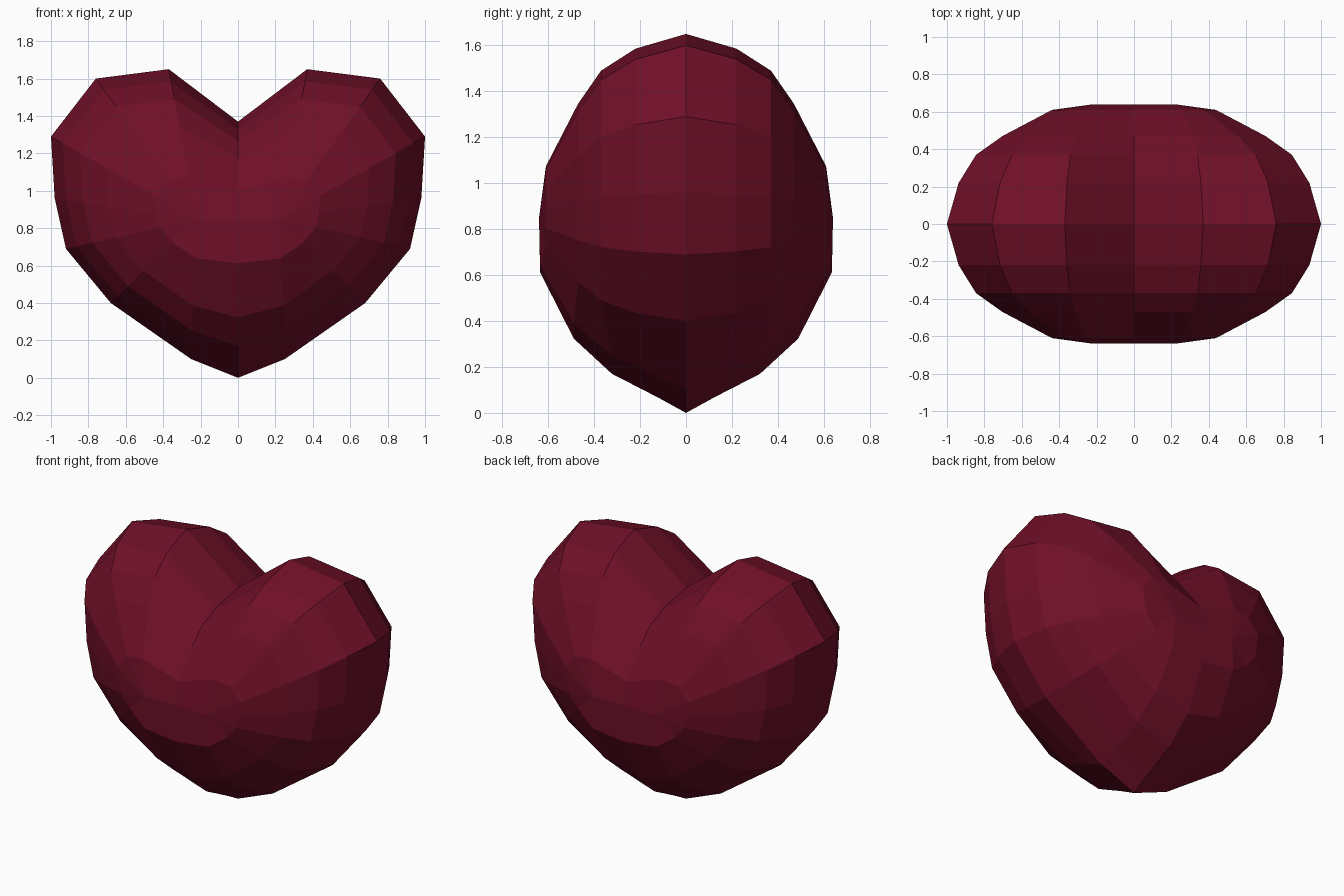
import bpy
import bmesh

# Remove only the default cube
default_cube = bpy.data.objects.get("Cube")
if default_cube:
    bpy.data.objects.remove(default_cube, do_unlink=True)


def make_material(name, colour):
    material = bpy.data.materials.new(name)
    material.use_nodes = True
    material.diffuse_color = colour
    shader = material.node_tree.nodes["Principled BSDF"]
    shader.inputs["Base Color"].default_value = colour
    shader.inputs["Roughness"].default_value = 0.6
    return material


# Half outline of the heart, from the notch round the lobe to the bottom tip
outline = [
    (0, 1.37), (0.37, 1.65), (0.76, 1.6), (1, 1.29), (0.98, 0.96),
    (0.92, 0.69), (0.68, 0.4), (0.25, 0.1), (0, 0),
]

# Each ring is the outline shrunk towards the middle and moved outwards in depth
rings = [(1, 0), (0.92, 0.22), (0.8, 0.37), (0.62, 0.47), (0.28, 0.61), (0, 0.64)]
core_x, core_z = 0.22, 0.85


def ring_point(x, z, scale, depth):
    centre_x = min(x, core_x)
    # The underside is fuller near the middle and pinched towards the tip
    if z < core_x:
        depth *= 1 + 0.15 * scale - 0.95 * scale ** 6
    return (
        centre_x + (x - centre_x) * scale,
        -depth,
        core_z + (z - core_z) * scale,
    )


def build_heart():
    bm = bmesh.new()
    grid = [
        [bm.verts.new(ring_point(x, z, scale, depth)) for x, z in outline]
        for scale, depth in rings
    ]
    for outer, inner in zip(grid, grid[1:]):
        for i in range(len(outline) - 1):
            bm.faces.new((outer[i], inner[i], inner[i + 1], outer[i + 1]))
    bmesh.ops.remove_doubles(bm, verts=bm.verts, dist=0.001)

    # Mirror the quarter to the other side and then to the back
    for axis in "XY":
        bmesh.ops.mirror(
            bm, geom=bm.verts[:] + bm.edges[:] + bm.faces[:],
            axis=axis, merge_dist=0.001,
        )
        bmesh.ops.remove_doubles(bm, verts=bm.verts, dist=0.001)
    bmesh.ops.recalc_face_normals(bm, faces=bm.faces)

    mesh = bpy.data.meshes.new("heart")
    bm.to_mesh(mesh)
    bm.free()
    heart = bpy.data.objects.new("heart", mesh)
    bpy.context.collection.objects.link(heart)
    return heart


# Faceted heart in one deep red
heart = build_heart()
heart.data.materials.append(make_material("deep red", (0.16, 0.005, 0.021, 1)))
